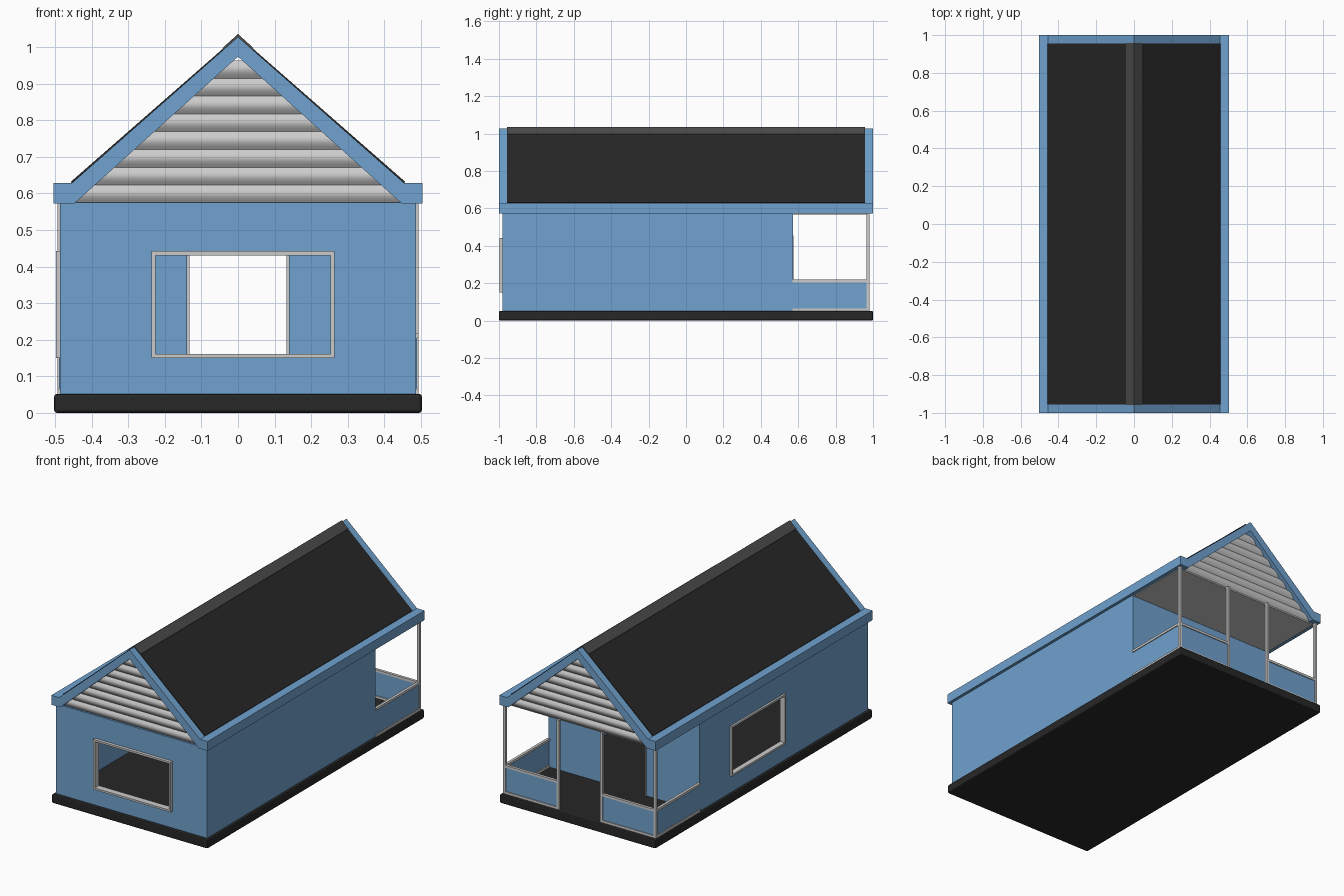
import bpy, bmesh, math

if "Cube" in bpy.data.objects:
    bpy.data.objects.remove(bpy.data.objects["Cube"])


def material(name, rgb):
    m = bpy.data.materials.new(name)
    m.diffuse_color = (*rgb, 1)
    m.use_nodes = True
    m.node_tree.nodes["Principled BSDF"].inputs["Base Color"].default_value = m.diffuse_color
    return m


BLUE = material("blue_paint", (0.16, 0.36, 0.62))
DARK = material("dark_roofing", (0.02, 0.02, 0.02))
RIDGE = material("ridge_grey", (0.07, 0.07, 0.07))


def finish(name, bm, mat=None):
    bmesh.ops.recalc_face_normals(bm, faces=bm.faces)
    me = bpy.data.meshes.new(name)
    bm.to_mesh(me)
    bm.free()
    ob = bpy.data.objects.new(name, me)
    bpy.context.collection.objects.link(ob)
    if mat:
        me.materials.append(mat)
    return ob


def box(name, x, y, z, mat=None):
    bm = bmesh.new()
    bmesh.ops.create_cube(bm, size=1)
    for v in bm.verts:
        v.co = [r[0] + (c + 0.5) * (r[1] - r[0]) for c, r in zip(v.co, (x, y, z))]
    return finish(name, bm, mat)


def place(axis, u, z, d):
    return (d, u, z) if axis == 'X' else (u, d, z)


def prism(name, pts, axis, d0, d1, mat=None):
    """Extrude an outline (u, z) along the given axis."""
    bm = bmesh.new()
    a, b = [[bm.verts.new(place(axis, u, z, d)) for u, z in pts] for d in (d0, d1)]
    n = len(pts)
    bm.faces.new(a)
    bm.faces.new(b)
    for i in range(n):
        j = (i + 1) % n
        bm.faces.new((a[i], a[j], b[j], b[i]))
    return finish(name, bm, mat)


def ring(name, outer, inner, axis, d0, d1, mat=None):
    """Rectangular plate with a rectangular hole; rects are (u0, u1, z0, z1)."""
    bm = bmesh.new()
    loops = []
    for d in (d0, d1):
        for u0, u1, z0, z1 in (outer, inner):
            loops.append([bm.verts.new(place(axis, u, z, d))
                          for u, z in ((u0, z0), (u1, z0), (u1, z1), (u0, z1))])
    oa, ia, ob_, ib = loops
    for p, q in ((oa, ia), (ob_, ib), (oa, ob_), (ia, ib)):
        for i in range(4):
            j = (i + 1) % 4
            bm.faces.new((p[i], p[j], q[j], q[i]))
    return finish(name, bm, mat)


def inset(r, t):
    return (r[0] + t, r[1] - t, r[2] + t, r[3] - t)


# Base slab with softened edges
slab = box("base_slab", (-0.503, 0.503), (-1, 1), (0, 0.052), DARK)
bev = slab.modifiers.new("bevel", 'BEVEL')
bev.width, bev.segments = 0.008, 2

# Walls
FLOOR, TOP, WX, T = 0.05, 0.575, 0.487, 0.02
front_win = (-0.236, 0.264, 0.15, 0.442)
left_win = (-0.21, 0.288, 0.15, 0.442)
ring("front_wall", (-WX, WX, FLOOR, TOP), inset(front_win, 0.008), 'Y', -0.98, -0.98 + T, BLUE)
ring("left_wall", (-0.96, 0.552, FLOOR, TOP), inset(left_win, 0.008), 'X', -WX, -WX + T, BLUE)
box("right_wall", (WX - T, WX), (-0.96, 0.552), (FLOOR, TOP), BLUE)
D, DH = 0.139, 0.45
prism("porch_wall", [(-WX, FLOOR), (-D, FLOOR), (-D, DH), (D, DH), (D, FLOOR),
                     (WX, FLOOR), (WX, TOP), (-WX, TOP)], 'Y', 0.552, 0.572, BLUE)

# Window frames and thin door trim
ring("front_window_frame", front_win, inset(front_win, 0.011), 'Y', -0.998, -0.96)
ring("left_window_frame", left_win, inset(left_win, 0.011), 'X', -0.498, -WX + T)
d = D + 0.006
prism("door_trim", [(-d, FLOOR), (-D, FLOOR), (-D, DH), (D, DH), (D, FLOOR),
                    (d, FLOOR), (d, DH + 0.006), (-d, DH + 0.006)], 'Y', 0.57, 0.576)

# Ceiling
box("ceiling", (-0.48, 0.48), (-0.965, 0.965), (0.568, 0.58))

# Porch posts, rails and infill panels
PY, H, PX, PI = 0.974, 0.008, 0.486, 0.14
for s, side in ((-1, "left"), (1, "right")):
    for x, kind in ((PX, "corner"), (PI, "entry")):
        box(f"{side}_{kind}_post", (s * x - H, s * x + H), (PY - H, PY + H), (FLOOR, TOP))
    bx = sorted((s * PI, s * PX))
    for z0, z1, kind in ((0.205, 0.219, "top"), (0.052, 0.066, "bottom")):
        box(f"{side}_side_{kind}_rail", (s * PX - H, s * PX + H), (0.57, PY), (z0, z1))
        box(f"{side}_back_{kind}_rail", bx, (PY - H, PY + H), (z0, z1))
    box(f"{side}_side_panel", (s * PX - 0.003, s * PX + 0.003), (0.57, PY), (0.06, 0.21), BLUE)
    box(f"{side}_back_panel", bx, (PY - 0.003, PY + 0.003), (0.06, 0.21), BLUE)
    box(f"{side}_eave_beam", sorted((s * 0.447, s * 0.504)), (-1, 1), (0.573, 0.628), BLUE)

# Roof slab and ridge cap
prism("roof", [(-0.457, 0.632), (0, 1.032), (0.457, 0.632),
               (0.447, 0.615), (0, 1.008), (-0.447, 0.615)], 'Y', -0.956, 0.956, DARK)
prism("ridge_cap", [(-0.042, 0.998), (0, 1.036), (0.042, 0.998),
                    (0.04, 0.99), (0, 1.026), (-0.04, 0.99)], 'Y', -0.957, 0.957, RIDGE)

# Gables: barge boards and bulging clapboards narrowing to the peak
for s, side in ((-1, "front"), (1, "back")):
    prism(f"{side}_barge_boards", [(-0.457, 0.626), (0, 1.028), (0.457, 0.626),
                                   (0.447, 0.573), (0, 0.974), (-0.447, 0.573)],
          'Y', s * 0.955, s * 1.0, BLUE)
    bm = bmesh.new()
    step, n = 0.0487, 6
    for k in range(8):
        rows = []
        for i in range(n + 1):
            z = 0.574 + step * (k + i / n)
            w = 0.45 * (0.98 - z) / 0.405
            y = s * (0.968 + 0.012 * math.sin(math.pi * i / n))
            rows.append([bm.verts.new((sx * w, y, z)) for sx in (-1, 1)])
        for a, b in zip(rows, rows[1:]):
            bm.faces.new((a[0], a[1], b[1], b[0])).smooth = True
        # flat back and ends close each board
        bm.faces.new((rows[0][0], rows[0][1], rows[-1][1], rows[-1][0]))
        for e in (0, 1):
            bm.faces.new([r[e] for r in rows])
    ob = finish(f"{side}_gable_siding", bm)
    bpy.ops.object.select_all(action='DESELECT')
    ob.select_set(True)
    bpy.context.view_layer.objects.active = ob
    bpy.ops.object.shade_smooth_by_angle(angle=math.radians(40))
